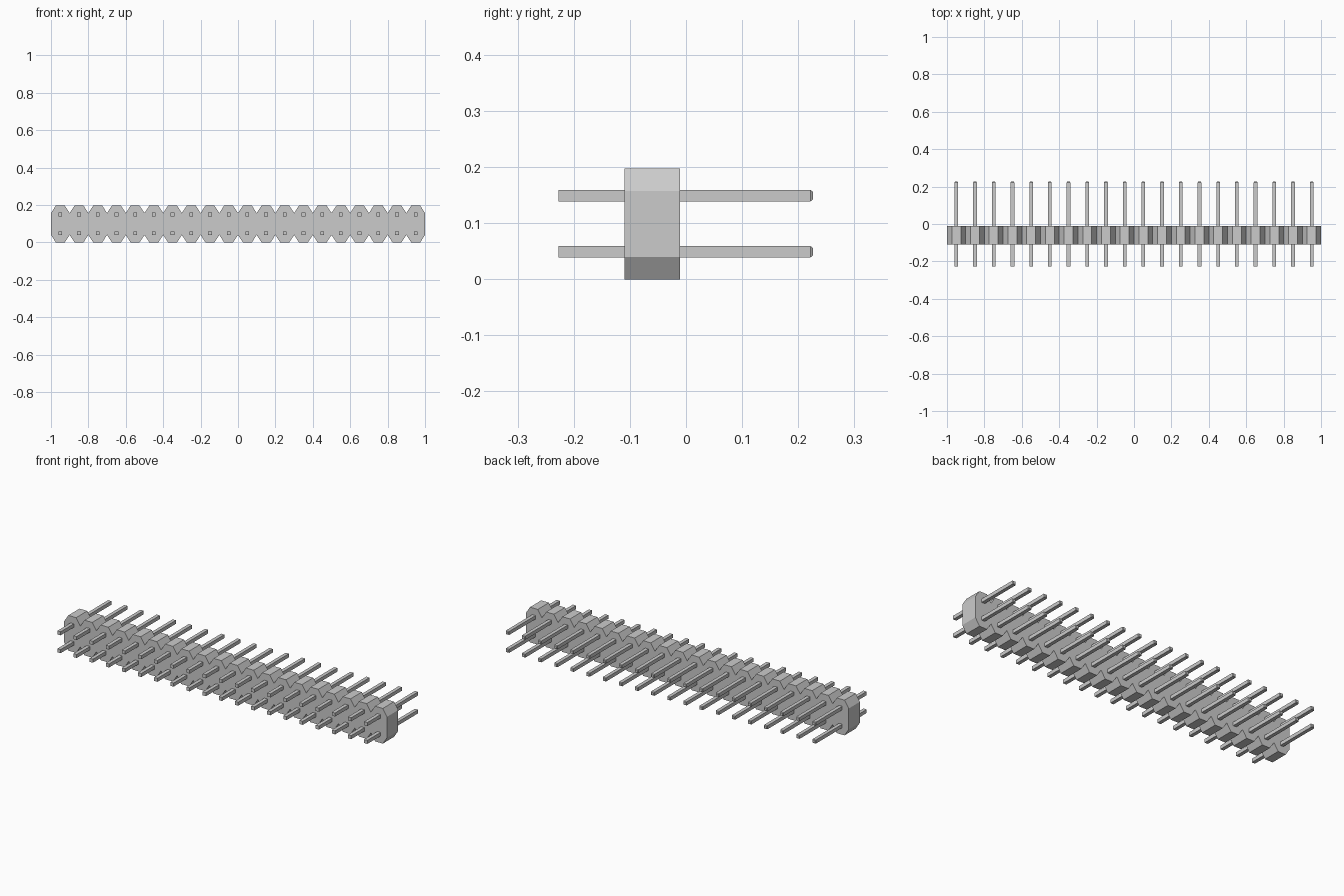
import bpy
import bmesh

cube = bpy.data.objects.get("Cube")
if cube:
    bpy.data.objects.remove(cube)

COLUMNS = 20
PITCH = 0.1
HEIGHT = 0.197
CHAMFER_X, CHAMFER_Z = 0.026, 0.04
BODY_FRONT, BODY_BACK = -0.11, -0.011
PIN_FRONT, PIN_BACK = -0.227, 0.226
PIN_HALF = 0.01
ROWS = {"lower": 0.049, "upper": 0.149}

grey = bpy.data.materials.new("plain grey")
grey.use_nodes = True
colour = (0.6, 0.6, 0.6, 1)
grey.diffuse_color = colour
grey.node_tree.nodes["Principled BSDF"].inputs["Base Color"].default_value = colour


def finish(bm, name):
    bmesh.ops.recalc_face_normals(bm, faces=bm.faces)
    mesh = bpy.data.meshes.new(name)
    bm.to_mesh(mesh)
    bm.free()
    mesh.materials.append(grey)
    obj = bpy.data.objects.new(name, mesh)
    bpy.context.collection.objects.link(obj)
    return obj


def column_x(i):
    return (i - (COLUMNS - 1) / 2) * PITCH


# Housing: one row of chamfered cells as a single outline, extruded in y
half = PITCH / 2
bottom = [(column_x(0) - half, CHAMFER_Z)]
for i in range(COLUMNS):
    x = column_x(i)
    bottom += [(x - half + CHAMFER_X, 0), (x + half - CHAMFER_X, 0),
               (x + half, CHAMFER_Z)]
outline = bottom + [(x, HEIGHT - z) for x, z in reversed(bottom)]

bm = bmesh.new()
face = bm.faces.new([bm.verts.new((x, BODY_FRONT, z)) for x, z in outline])
extruded = bmesh.ops.extrude_face_region(bm, geom=[face])
moved = [v for v in extruded["geom"] if isinstance(v, bmesh.types.BMVert)]
bmesh.ops.translate(bm, verts=moved, vec=(0, BODY_BACK - BODY_FRONT, 0))
finish(bm, "housing")


# Pins: square bars with a small bevelled tip at the back
def add_pin(bm, x, z):
    sections = [(PIN_FRONT, PIN_HALF), (PIN_BACK - 0.004, PIN_HALF),
                (PIN_BACK, PIN_HALF * 0.7)]
    rings = [[bm.verts.new((x + sx * r, y, z + sz * r))
              for sx, sz in ((-1, -1), (1, -1), (1, 1), (-1, 1))]
             for y, r in sections]
    for a, b in zip(rings, rings[1:]):
        for k in range(4):
            n = (k + 1) % 4
            bm.faces.new((a[k], a[n], b[n], b[k]))
    bm.faces.new(rings[0])
    bm.faces.new(rings[-1])


for row, z in ROWS.items():
    bm = bmesh.new()
    for i in range(COLUMNS):
        add_pin(bm, column_x(i), z)
    finish(bm, row + "_pins")
